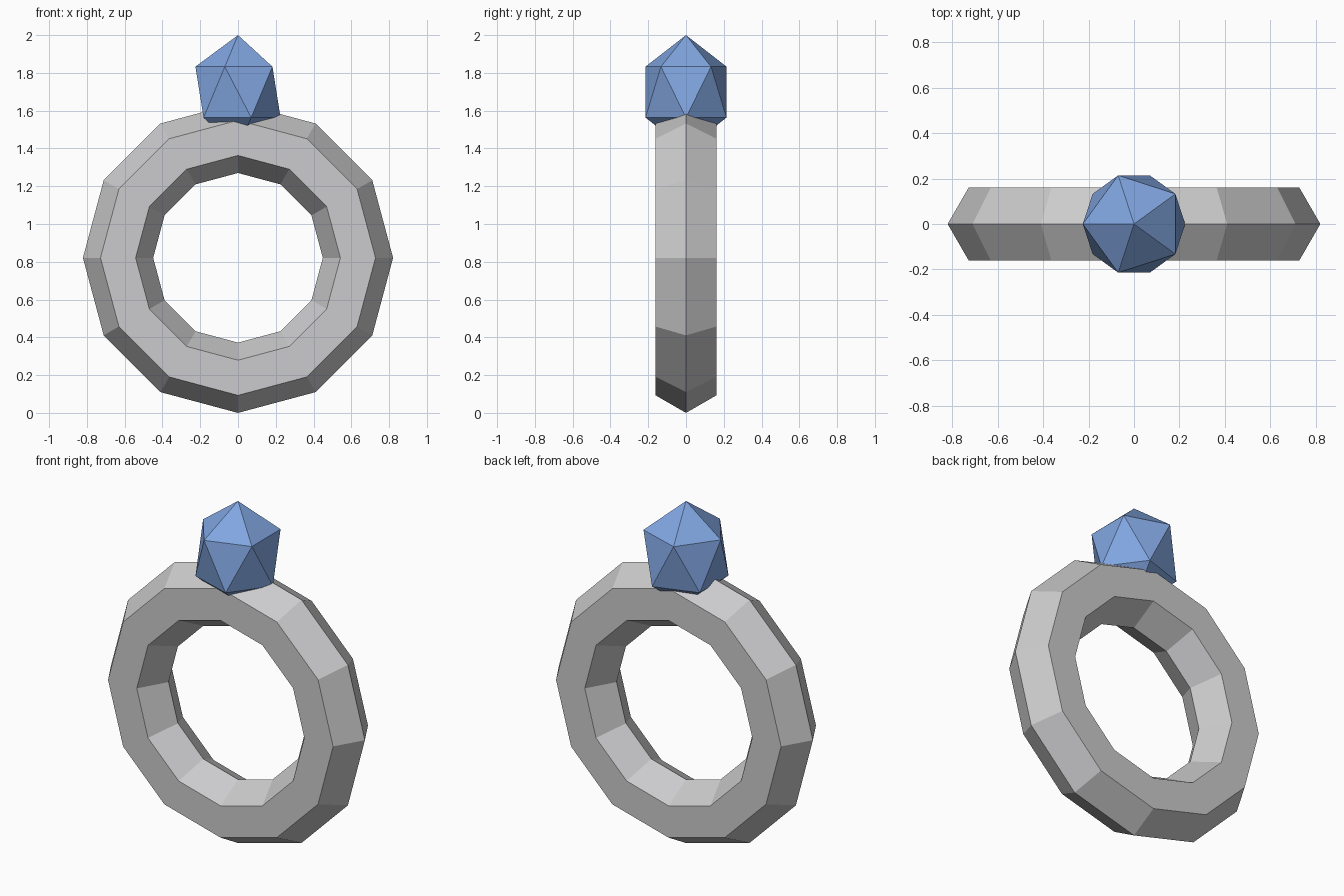
import bpy
import math

cube = bpy.data.objects.get("Cube")
if cube:
    bpy.data.objects.remove(cube, do_unlink=True)


def make_material(name, colour):
    mat = bpy.data.materials.new(name)
    mat.use_nodes = True
    mat.diffuse_color = colour
    mat.node_tree.nodes["Principled BSDF"].inputs["Base Color"].default_value = colour
    return mat


def finish(name, mat):
    obj = bpy.context.object
    obj.name = name
    obj.data.name = name
    obj.data.materials.append(mat)
    return obj


silver = make_material("silver", (0.60, 0.60, 0.61, 1))
blue = make_material("blue_stone", (0.22, 0.38, 0.75, 1))

# Upright faceted band with a hexagonal section
tube = 0.186
major = 0.635
bpy.ops.mesh.primitive_torus_add(
    major_segments=12, minor_segments=6,
    major_radius=major, minor_radius=tube,
    location=(0, 0, major + tube), rotation=(math.pi / 2, 0, 0))
finish("ring_band", silver)

# Slightly tall faceted stone sunk into the top of the band
stone_height = 0.302
bpy.ops.mesh.primitive_ico_sphere_add(
    subdivisions=1, radius=0.252,
    location=(0, 0, 2 - stone_height), rotation=(0, 0, math.pi))
finish("gem", blue).scale.z = stone_height / 0.252
